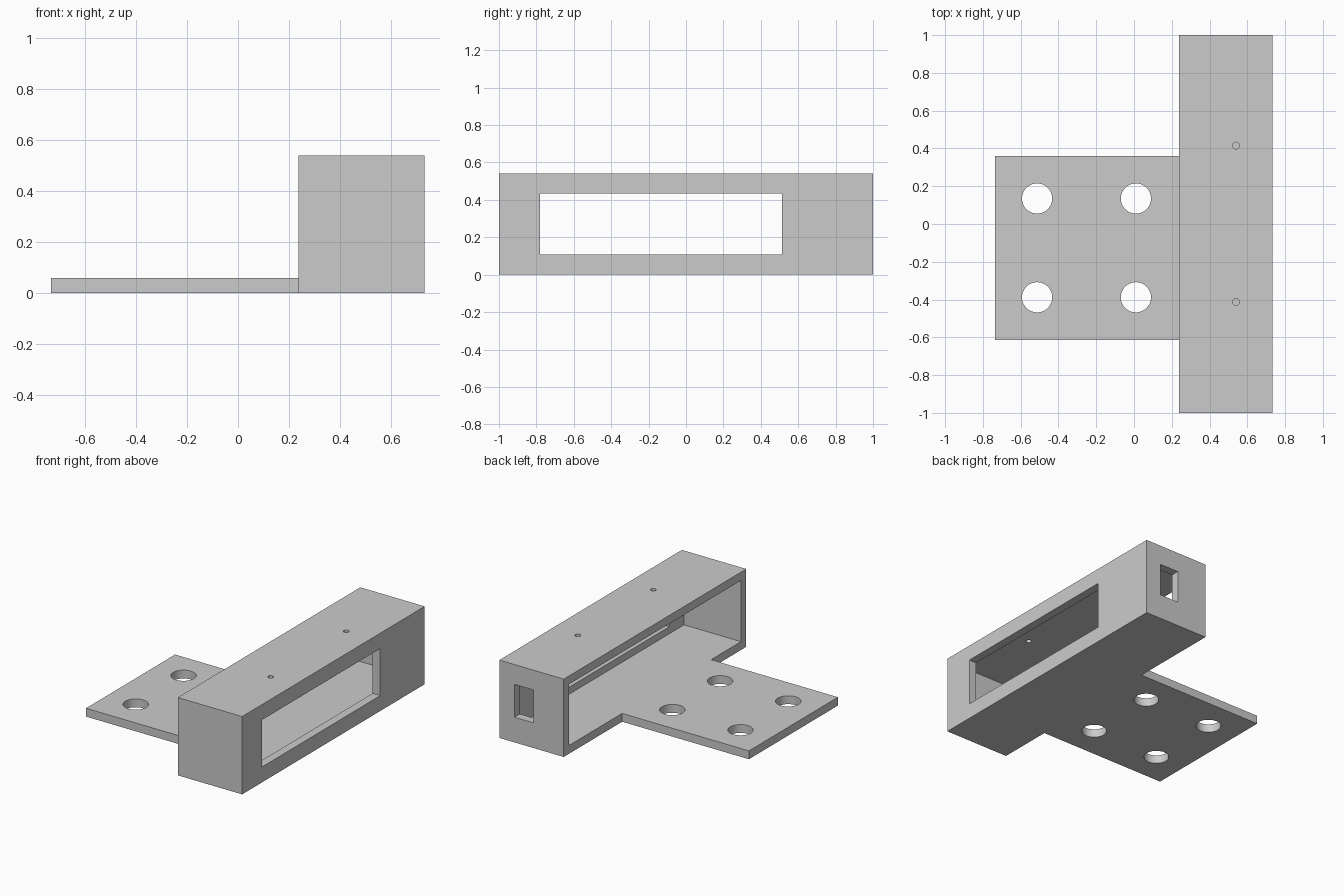
import bpy, bmesh, math
from mathutils import Matrix, Vector

if "Cube" in bpy.data.objects:
    bpy.data.objects.remove(bpy.data.objects["Cube"], do_unlink=True)

grey = bpy.data.materials.new("plain grey")
grey.use_nodes = True
colour = (0.6, 0.6, 0.6, 1)
grey.diffuse_color = colour
grey.node_tree.nodes["Principled BSDF"].inputs["Base Color"].default_value = colour


def finish(name, bm):
    mesh = bpy.data.meshes.new(name)
    bm.to_mesh(mesh)
    bm.free()
    mesh.materials.append(grey)
    obj = bpy.data.objects.new(name, mesh)
    bpy.context.collection.objects.link(obj)
    return obj


def block(name, low, high):
    low, high = Vector(low), Vector(high)
    bm = bmesh.new()
    bmesh.ops.create_cube(bm, size=1, matrix=Matrix.Translation((low + high) / 2)
                          @ Matrix.Diagonal((*(high - low), 1)))
    return finish(name, bm)


def rod(name, x, y, z, radius, length):
    bm = bmesh.new()
    bmesh.ops.create_cone(bm, cap_ends=True, segments=48, radius1=radius, radius2=radius,
                          depth=length, matrix=Matrix.Translation((x, y, z)))
    return finish(name, bm)


def combine(target, tool, operation="DIFFERENCE"):
    mod = target.modifiers.new("combine", "BOOLEAN")
    mod.operation, mod.solver, mod.object = operation, "EXACT", tool
    bpy.context.view_layer.objects.active = target
    bpy.ops.object.modifier_apply(modifier=mod.name)
    bpy.data.objects.remove(tool, do_unlink=True)


LEFT, INNER, RIGHT = -0.735, 0.238, 0.732
TOP, WALL = 0.54, 0.058

# Long housing, hollow and open towards the mounting plate
bracket = block("bracket", (INNER, -1, 0), (RIGHT, 1, TOP))
combine(bracket, block("cavity", (INNER - 0.1, WALL - 1, WALL),
                       (RIGHT - WALL, 1 - WALL, TOP - WALL)))

# Wide window in the outer wall, small slot in the back end
combine(bracket, block("window", (0.6, -0.78, 0.107), (0.8, 0.513, 0.433)))
combine(bracket, block("end_slot", (0.47, 0.9, 0.175), (0.615, 1.1, 0.402)))

# Two pin holes through the roof
for y in (-0.413, 0.415):
    combine(bracket, rod("pin_hole", 0.54, y, TOP, 0.018, 0.2))

# Mounting plate with four bolt holes
plate = block("mounting_plate", (LEFT, -0.615, 0), (INNER, 0.36, WALL))
for x in (-0.513, 0.01):
    for y in (-0.388, 0.135):
        combine(plate, rod("bolt_hole", x, y, 0, 0.08, 0.3))
combine(bracket, plate, "UNION")

# Smooth bores, sharp edges elsewhere
bpy.ops.object.select_all(action="DESELECT")
bracket.select_set(True)
bpy.context.view_layer.objects.active = bracket
bpy.ops.object.shade_smooth_by_angle(angle=math.radians(30))
